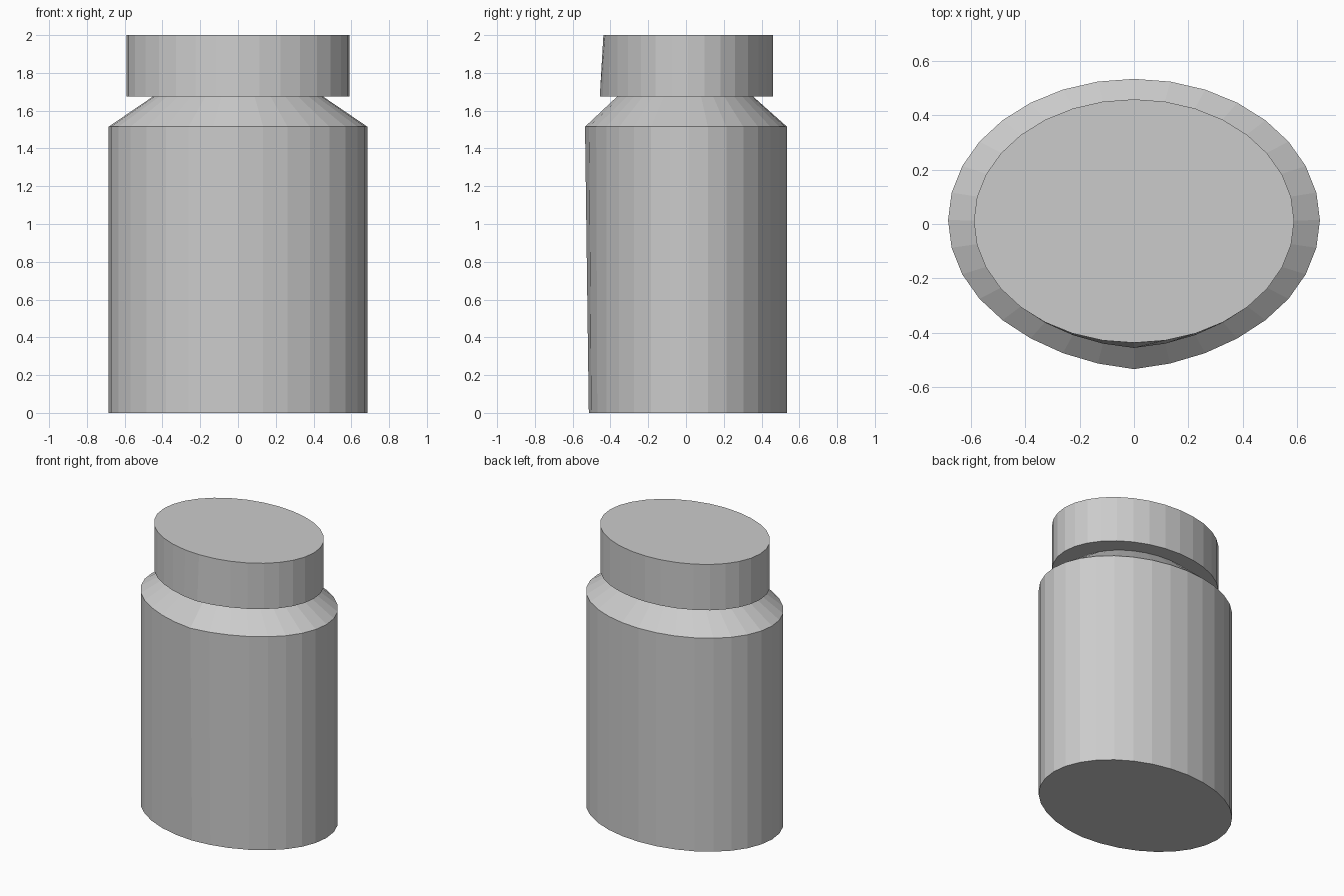
import bpy, bmesh, math

if "Cube" in bpy.data.objects:
    bpy.data.objects.remove(bpy.data.objects["Cube"])

SIDES = 32
ASPECT = 0.76      # depth of the oval relative to its width


def ring(bm, rx, z, cy, bulge):
    """Oval ring; bulge pulls the front centre slightly forward."""
    verts = []
    for i in range(SIDES):
        a = 2 * math.pi * i / SIDES
        x, c = rx * math.sin(a), math.cos(a)
        y = cy + ASPECT * rx * c
        y -= bulge * max(0.0, 1 - abs(i - SIDES / 2) / 4) ** 1.7
        verts.append(bm.verts.new((x, y, z)))
    return verts


def loft(name, profile, close_bottom=False, close_top=False):
    """Skin a list of (half width, z, centre y, front bulge) rings."""
    bm = bmesh.new()
    rings = [ring(bm, *p) for p in profile]
    for lo, hi in zip(rings, rings[1:]):
        for i in range(SIDES):
            j = (i + 1) % SIDES
            bm.faces.new((lo[j], lo[i], hi[i], hi[j]))
    if close_bottom:
        bm.faces.new(rings[0])
    if close_top:
        bm.faces.new(rings[-1][::-1])
    mesh = bpy.data.meshes.new(name)
    bm.to_mesh(mesh)
    bm.free()
    obj = bpy.data.objects.new(name, mesh)
    bpy.context.collection.objects.link(obj)
    return obj


neck = (0.45, 1.675, 0.013, 0.035)

# Oval jar wall with sloping shoulder
loft("bottle_body", [
    (0.685, 0.0, 0.014, 0.008),
    (0.685, 1.515, 0.014, 0.028),
    neck,
], close_bottom=True)

# Overhanging lid: flat underside, side wall and top
loft("lid", [
    neck,
    (0.59, 1.675, 0.011, 0.019),
    (0.59, 2.0, 0.011, 0.0),
], close_top=True)
